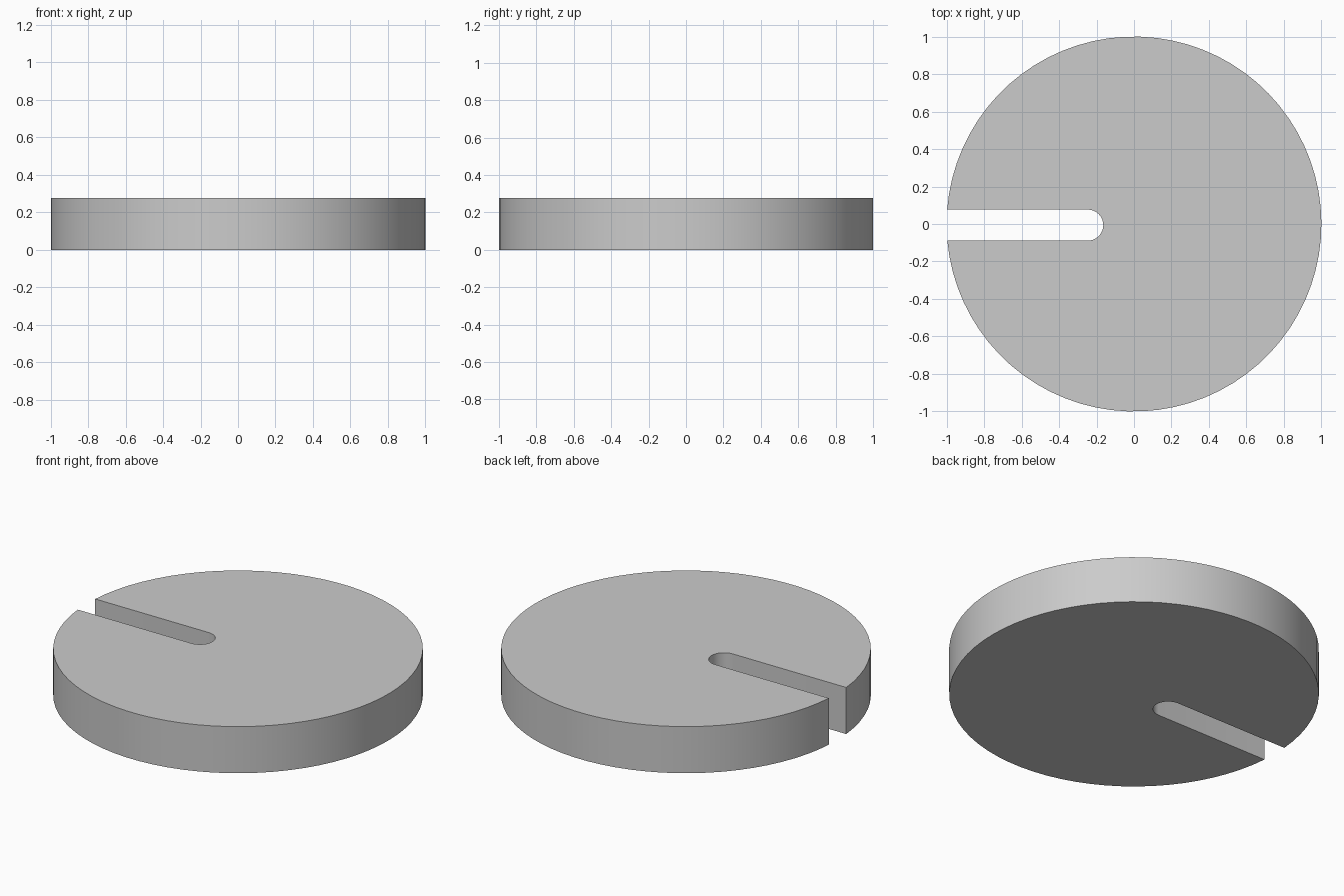
import bpy, bmesh
from math import sin, cos, pi, asin, radians

if "Cube" in bpy.data.objects:
    bpy.data.objects.remove(bpy.data.objects["Cube"])

R, HEIGHT = 1.0, 0.278
SLOT_Y, SLOT_R, SLOT_X = -0.006, 0.083, -0.247


def arc(cx, cy, r, start, end, steps):
    return [(cx + r * cos(start + (end - start) * i / steps),
             cy + r * sin(start + (end - start) * i / steps))
            for i in range(steps + 1)]


# Outline: rim from the lower slot mouth round to the upper one, then the slot
low = -pi - asin((SLOT_Y - SLOT_R) / R)
high = pi - asin((SLOT_Y + SLOT_R) / R)
outline = arc(0, 0, R, low, high, 72)
outline += arc(SLOT_X, SLOT_Y, SLOT_R, pi / 2, -pi / 2, 16)

# Slotted disc: extrude the outline upward
bm = bmesh.new()
base = bm.faces.new([bm.verts.new((x, y, 0)) for x, y in outline])
result = bmesh.ops.extrude_face_region(bm, geom=[base], use_keep_orig=True)
top = [v for v in result["geom"] if isinstance(v, bmesh.types.BMVert)]
bmesh.ops.translate(bm, verts=top, vec=(0, 0, HEIGHT))
bmesh.ops.recalc_face_normals(bm, faces=bm.faces)
mesh = bpy.data.meshes.new("slotted_disc")
bm.to_mesh(mesh)
bm.free()
disc = bpy.data.objects.new("slotted_disc", mesh)
bpy.context.collection.objects.link(disc)

# Smooth curved walls, sharp rims
bpy.context.view_layer.objects.active = disc
disc.select_set(True)
bpy.ops.object.shade_smooth_by_angle(angle=radians(30))
